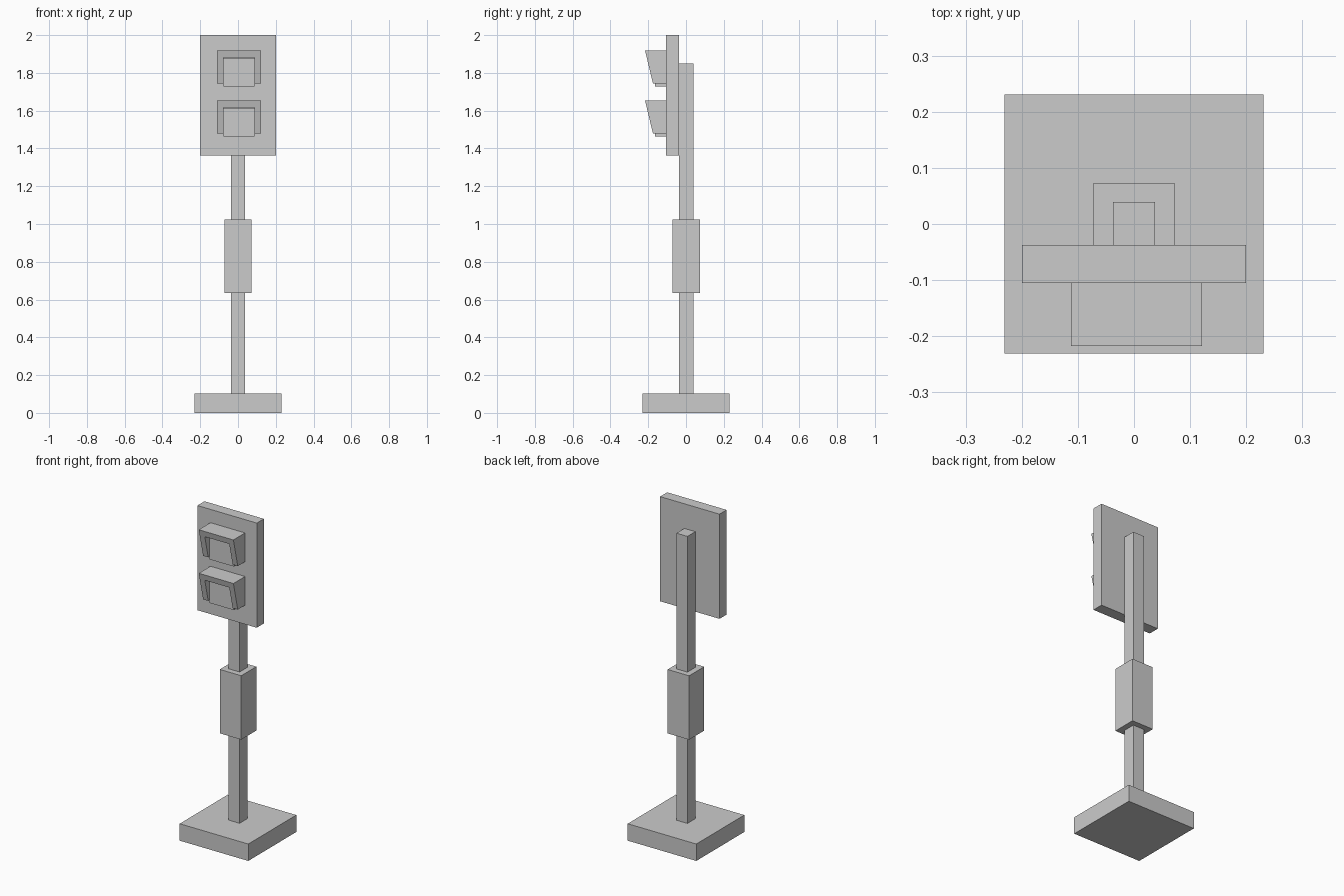
import bpy

if "Cube" in bpy.data.objects:
    bpy.data.objects.remove(bpy.data.objects["Cube"])


def mesh_object(name, verts, faces):
    mesh = bpy.data.meshes.new(name)
    mesh.from_pydata(verts, [], faces)
    mesh.update()
    obj = bpy.data.objects.new(name, mesh)
    bpy.context.collection.objects.link(obj)
    return obj


def box(name, x0, x1, y0, y1, z0, z1):
    verts = [(x, y, z) for z in (z0, z1)
             for x, y in ((x0, y0), (x1, y0), (x1, y1), (x0, y1))]
    faces = [(3, 2, 1, 0), (4, 5, 6, 7)]
    faces += [(i, (i + 1) % 4, (i + 1) % 4 + 4, i + 4) for i in range(4)]
    return mesh_object(name, verts, faces)


def hood(name, z_top):
    # Inverted U outline, extruded forward with a raked front edge
    height, back, front_top, front_low = 0.175, -0.105, -0.217, -0.175
    z_low, z_in = z_top - height, z_top - 0.037
    outline = [(-0.112, z_low), (-0.112, z_top), (0.121, z_top), (0.121, z_low),
               (0.087, z_low), (0.087, z_in), (-0.078, z_in), (-0.078, z_low)]

    def front(z):
        return front_low + (front_top - front_low) * (z - z_low) / height

    verts = [(x, front(z), z) for x, z in outline] + [(x, back, z) for x, z in outline]
    # Front and back as three quads each, then the rim walls
    caps = [(0, 7, 6, 1), (1, 6, 5, 2), (2, 5, 4, 3)]
    faces = caps + [tuple(i + 8 for i in reversed(f)) for f in caps]
    faces += [(i, (i + 1) % 8, (i + 1) % 8 + 8, i + 8) for i in range(8)]
    return mesh_object(name, verts, faces)


# Stand
box("base", -0.231, 0.231, -0.231, 0.231, 0.0, 0.103)
box("pole", -0.037, 0.037, -0.037, 0.039, 0.103, 1.85)
box("pole_sleeve", -0.072, 0.072, -0.072, 0.073, 0.635, 1.024)

# Signal board
box("back_board", -0.2, 0.2, -0.105, -0.037, 1.363, 2.0)

# Two lamps, each with its hood
for label, z_top in (("upper", 1.919), ("lower", 1.654)):
    hood(label + "_hood", z_top)
    box(label + "_lamp", -0.078, 0.087, -0.163, -0.105, z_top - 0.192, z_top - 0.039)
